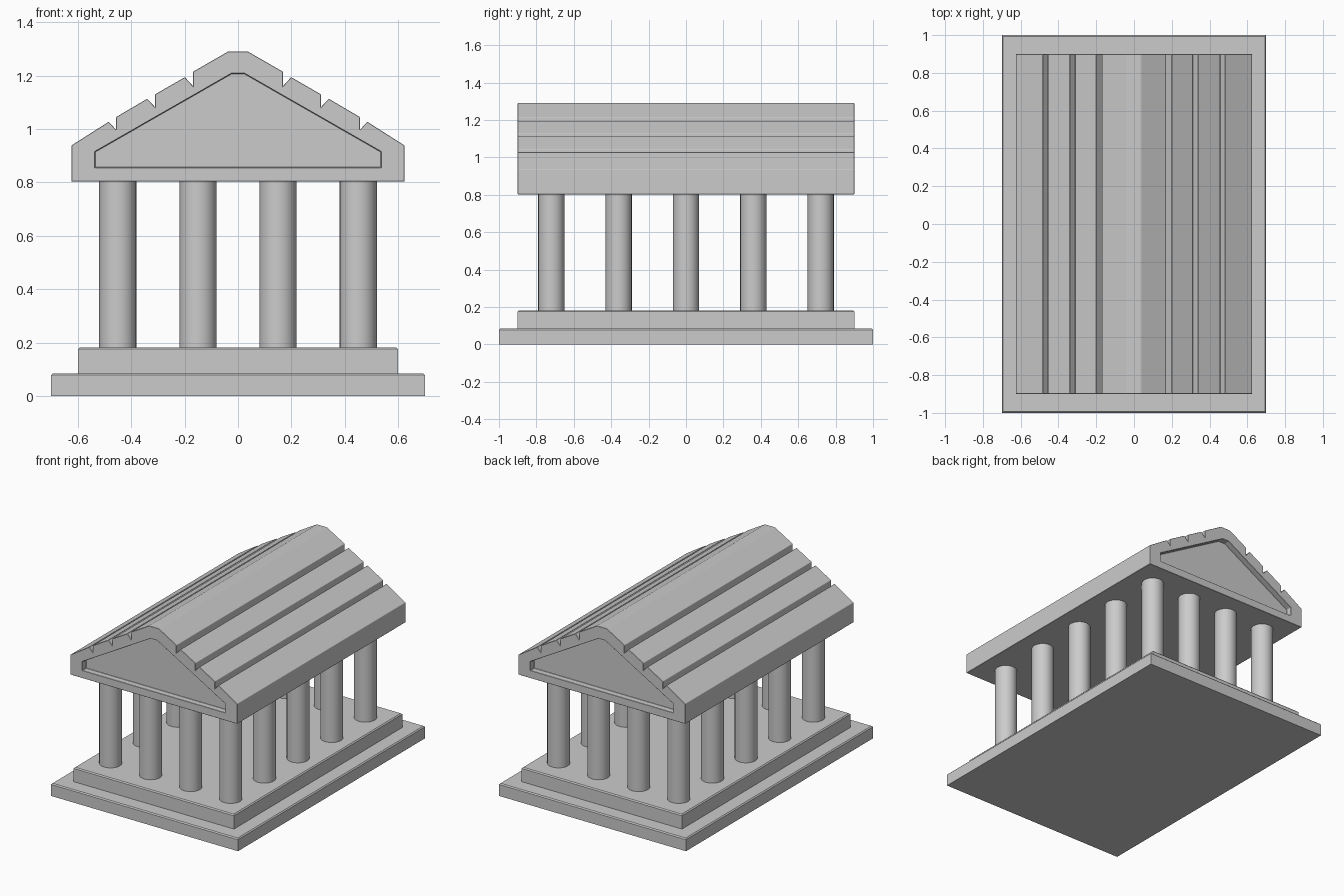
import bpy, bmesh, math

if "Cube" in bpy.data.objects:
    bpy.data.objects.remove(bpy.data.objects["Cube"])


def add_object(name, bm):
    mesh = bpy.data.meshes.new(name)
    bmesh.ops.recalc_face_normals(bm, faces=bm.faces)
    bm.to_mesh(mesh)
    bm.free()
    ob = bpy.data.objects.new(name, mesh)
    bpy.context.collection.objects.link(ob)
    return ob


def slab(name, sx, sy, z0, z1, bevel=0.007):
    """Box with softened edges around its top."""
    bm = bmesh.new()
    bmesh.ops.create_cube(bm, size=1)
    for v in bm.verts:
        v.co = (v.co.x * sx, v.co.y * sy, z1 if v.co.z > 0 else z0)
    top = [e for e in bm.edges if all(v.co.z == e.verts[0].co.z for v in e.verts)
           and e.verts[0].co.z > (z0 + z1) / 2]
    bmesh.ops.bevel(bm, geom=top, offset=bevel, segments=1, affect='EDGES')
    return add_object(name, bm)


def prism(name, half, y0, y1):
    """Mirror a right-hand half outline across x = 0 and extrude it along y."""
    outline = half + [(-x, z) for x, z in reversed(half)]
    bm = bmesh.new()
    face = bm.faces.new([bm.verts.new((x, y0, z)) for x, z in outline])
    geom = bmesh.ops.extrude_face_region(bm, geom=[face])["geom"]
    moved = [g for g in geom if isinstance(g, bmesh.types.BMVert)]
    bmesh.ops.translate(bm, verts=moved, vec=(0, y1 - y0, 0))
    return add_object(name, bm)


# Stepped base
slab("base_lower_step", 1.4, 2.0, 0, 0.085)
slab("base_upper_step", 1.2, 1.8, 0.08, 0.182)

# Columns around the perimeter
xs = (-0.45, -0.15, 0.15, 0.45)
ys = (-0.72, -0.36, 0, 0.36, 0.72)
for i, x in enumerate(xs):
    for j, y in enumerate(ys):
        if 0 < i < 3 and 0 < j < 4:
            continue
        bpy.ops.mesh.primitive_cylinder_add(vertices=24, radius=0.07, depth=0.64,
                                            location=(x, y, 0.49))
        bpy.context.object.name = f"column_{i}_{j}"
        bpy.ops.object.shade_smooth_by_angle(angle=math.radians(35))

# Roof with stepped tile courses
roof = prism("roof", [
    (0.624, 0.803), (0.624, 0.938), (0.484, 1.027), (0.456, 0.996),
    (0.456, 1.045), (0.340, 1.113), (0.310, 1.081), (0.310, 1.130),
    (0.199, 1.194), (0.169, 1.161), (0.169, 1.214), (0.037, 1.290)], -0.9, 0.9)

# Recessed gable panels at both ends
gable = [(0.535, 0.855), (0.535, 0.915), (0.025, 1.207)]
for end in (-1, 1):
    cutter = prism("gable_cutter", gable, end * 0.86, end * 1.0)
    cutter.hide_render = True
    mod = roof.modifiers.new("gable_recess", 'BOOLEAN')
    mod.operation, mod.solver, mod.object = 'DIFFERENCE', 'EXACT', cutter
    bpy.context.view_layer.objects.active = roof
    bpy.ops.object.modifier_apply(modifier=mod.name)
    bpy.data.objects.remove(cutter)

# Softened roof edges
bev = roof.modifiers.new("soft_edges", 'BEVEL')
bev.width, bev.segments = 0.005, 1
bev.limit_method, bev.angle_limit = 'ANGLE', math.radians(25)
